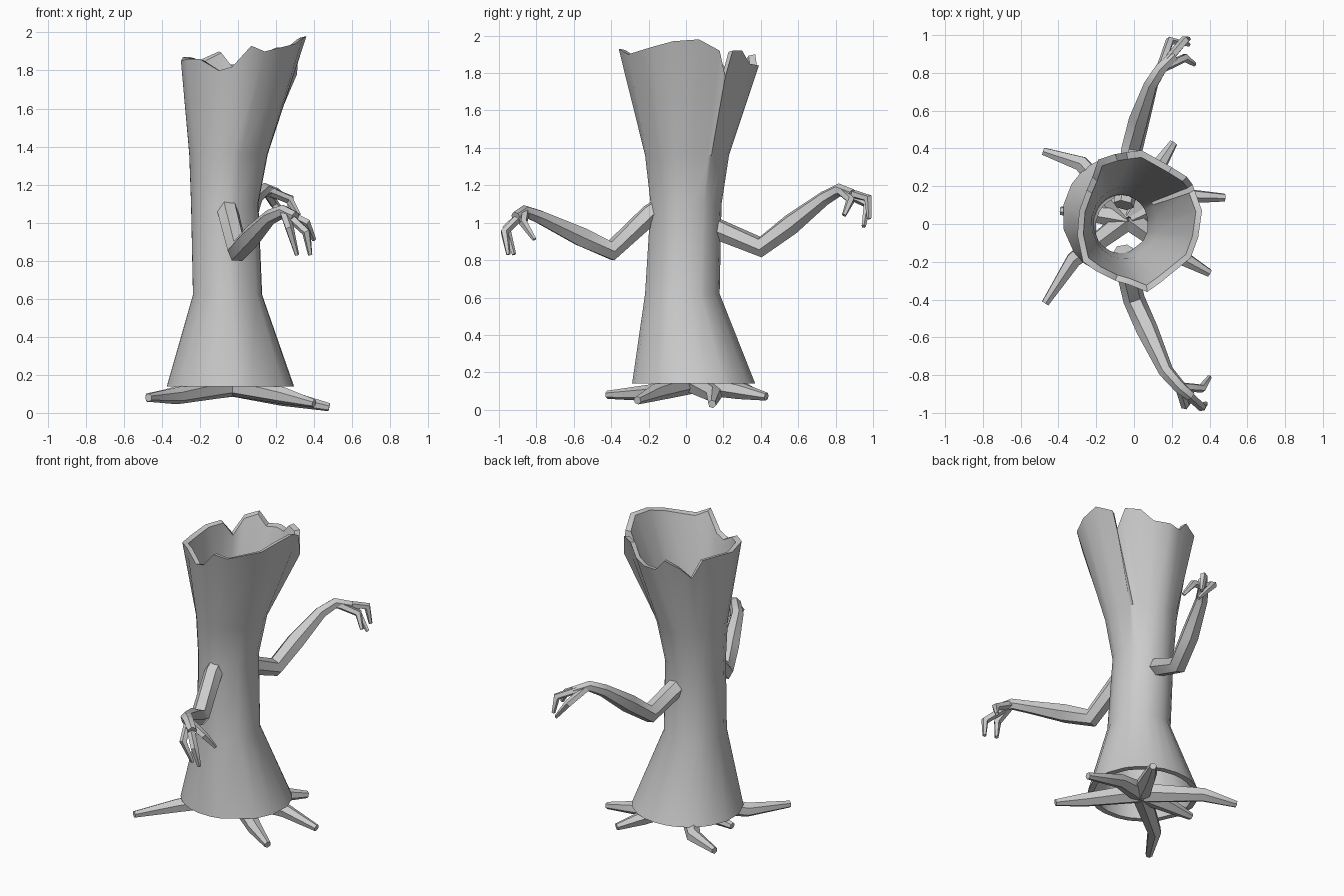
import bpy, bmesh, math
from mathutils import Vector

cube = bpy.data.objects.get("Cube")
if cube:
    bpy.data.objects.remove(cube)

grey = bpy.data.materials.new("bark_grey")
grey.use_nodes = True
grey.diffuse_color = (0.6, 0.6, 0.6, 1)
grey.node_tree.nodes["Principled BSDF"].inputs["Base Color"].default_value = (0.6, 0.6, 0.6, 1)


def finish(name, bm, angle):
    """Turn a bmesh into a named, shaded object."""
    bmesh.ops.recalc_face_normals(bm, faces=bm.faces)
    mesh = bpy.data.meshes.new(name)
    bm.to_mesh(mesh)
    bm.free()
    mesh.materials.append(grey)
    obj = bpy.data.objects.new(name, mesh)
    bpy.context.collection.objects.link(obj)
    bpy.ops.object.select_all(action='DESELECT')
    obj.select_set(True)
    bpy.context.view_layer.objects.active = obj
    bpy.ops.object.shade_smooth_by_angle(angle=math.radians(angle))
    return obj


def bridge(bm, a, b):
    n = len(a)
    for i in range(n):
        j = (i + 1) % n
        bm.faces.new((a[i], a[j], b[j], b[i]))


def tube(name, path, radii, sides=6):
    """Tapered limb that follows a bent path."""
    bm = bmesh.new()
    pts = [Vector(p) for p in path]
    rings = []
    side = None
    for i, p in enumerate(pts):
        before = (p - pts[i - 1]).normalized() if i else Vector()
        after = (pts[i + 1] - p).normalized() if i + 1 < len(pts) else Vector()
        axis = (before + after).normalized()
        if side is None:
            side = axis.orthogonal()
        side = (side - axis * side.dot(axis)).normalized()
        up = axis.cross(side)
        ring = []
        for k in range(sides):
            a = math.tau * k / sides
            ring.append(bm.verts.new(p + (side * math.cos(a) + up * math.sin(a)) * radii[i]))
        rings.append(ring)
    for a, b in zip(rings, rings[1:]):
        bridge(bm, a, b)
    bm.faces.new(rings[0])
    bm.faces.new(rings[-1])
    return finish(name, bm, 50)


# Hollow trunk: broken rim points, counterclockwise
rim = [(.36, .07, 1.98), (.32, .18, 1.92), (.31, .21, 1.78), (.28, .25, 1.92),
       (.2, .3, 1.92), (.13, .34, 1.85), (.04, .39, 1.84), (-.04, .38, 1.83),
       (-.1, .37, 1.9), (-.19, .34, 1.86), (-.22, .25, 1.77), (-.25, .18, 1.87),
       (-.29, .07, 1.87), (-.3, -.06, 1.85), (-.27, -.2, 1.86), (-.2, -.25, 1.86),
       (-.1, -.3, 1.8), (-.03, -.32, 1.82), (.07, -.36, 1.93), (.14, -.31, 1.9),
       (.3, -.18, 1.94), (.34, -.07, 1.97)]
# Lower sections: height, centre x, centre y, half width, half depth
sections = [(.14, -.04, .04, .34, .33), (.62, -.055, -.02, .185, .2),
            (1.1, -.07, 0, .18, .19), (1.36, -.05, .005, .21, .225)]


def trunk_rings(bm, wall):
    rings = []
    for z, cx, cy, w, d in sections:
        ring = []
        for x, y, _ in rim:
            a = math.atan2(y - .01, x - .03)
            ring.append(bm.verts.new((cx + (w - wall) * math.cos(a),
                                      cy + (d - wall) * math.sin(a), z)))
        rings.append(ring)
    k = 1 - wall / .36
    rings.append([bm.verts.new((.03 + (x - .03) * k, .01 + (y - .01) * k, z - wall * .2))
                  for x, y, z in rim])
    return rings


bm = bmesh.new()
outer = trunk_rings(bm, 0)
inner = trunk_rings(bm, .035)
for shell in (outer, inner):
    for a, b in zip(shell, shell[1:]):
        bridge(bm, a, b)
bridge(bm, outer[-1], inner[-1])
bridge(bm, outer[0], inner[0])
finish("trunk", bm, 40)

# Roots spread from a hub under the trunk: bend and tip of each
hub = (-.03, .03, .15)
roots = [((-.28, .32, .1), (-.48, .385, .08)),
         ((-.24, .06, .12), (-.39, .07, .1)),
         ((-.32, -.19, .09), (-.47, -.42, .08)),
         ((.12, .29, .1), (.21, .43, .07)),
         ((.24, .15, .08), (.48, .14, .03)),
         ((.24, -.17, .09), (.4, -.26, .05))]
for i, (bend, tip) in enumerate(roots):
    tube(f"root_{i + 1}", [hub, bend, tip], [.065, .045, .022])

# Arms with three curled fingers each
arms = {
    "right": ([(-.055, -.14, 1.08), (-.05, -.19, 1.045), (.0, -.4, .85), (.07, -.56, .925),
               (.17, -.78, 1.03), (.24, -.86, 1.06), (.3, -.91, 1.03)],
              [[(.27, -.96, .97), (.31, -.92, .83)],
               [(.36, -.97, .95), (.38, -.95, .83)],
               [(.36, -.87, 1.0), (.4, -.81, .91)]]),
    "left": ([(-.055, .1, 1.0), (-.04, .18, .96), (-.01, .4, .87), (.03, .56, .99),
              (.09, .74, 1.13), (.14, .82, 1.175), (.21, .89, 1.15)],
             [[(.19, .97, 1.1), (.29, .95, .98)],
              [(.27, .975, 1.13), (.29, .98, 1.02)],
              [(.27, .88, 1.12), (.32, .845, 1.04)]]),
}
for label, (path, fingers) in arms.items():
    tube(label + "_arm", path, [.055, .058, .058, .058, .04, .035, .03])
    for i, finger in enumerate(fingers):
        tube(f"{label}_finger_{i + 1}", [path[-2]] + finger, [.025, .024, .012], 5)
